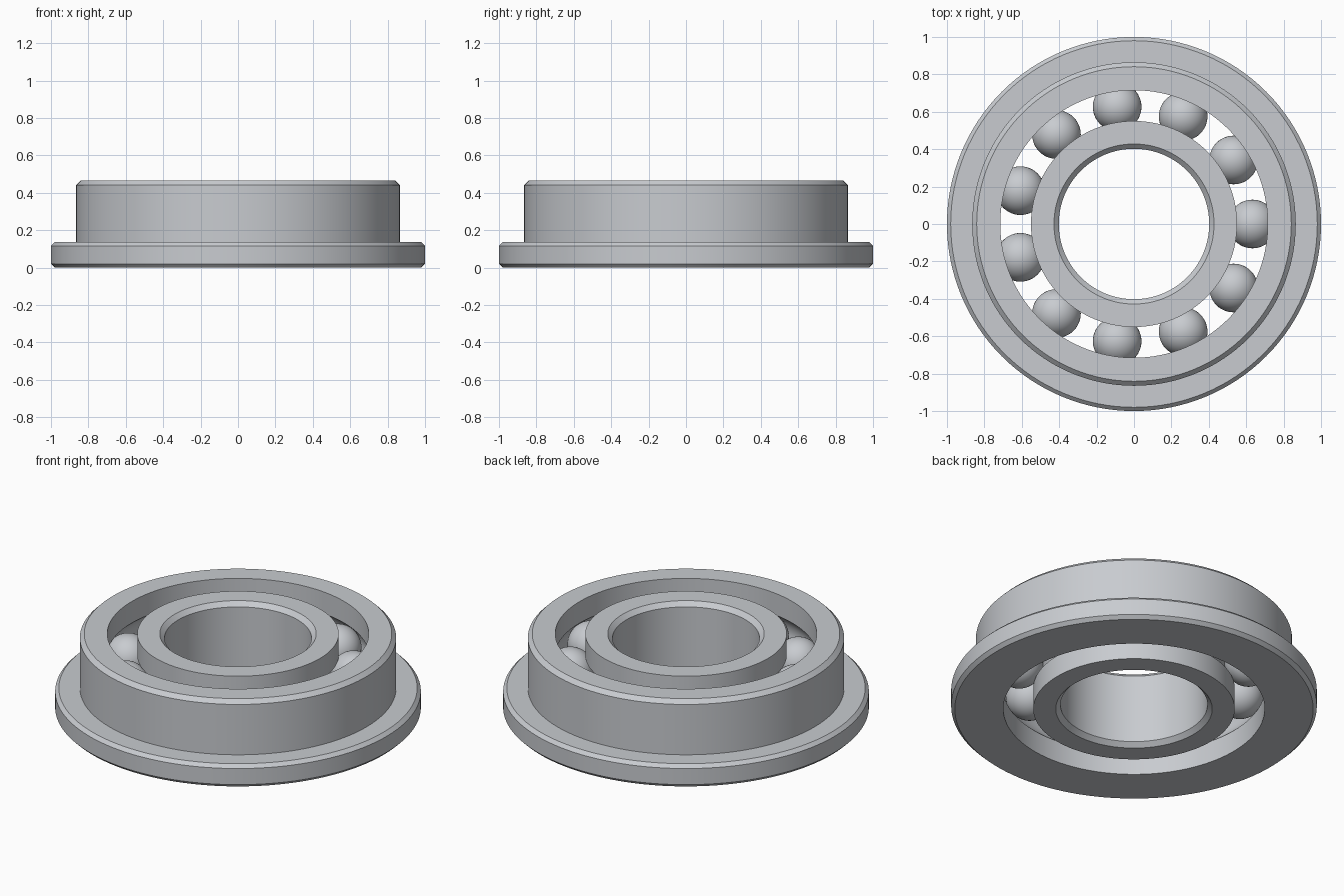
import bpy
import bmesh
from math import acos, cos, sin, pi, radians

HEIGHT = 0.465
MID = HEIGHT / 2
PITCH = 0.633        # distance of the ball centres from the axis
BALL_R = 0.13
GROOVE_R = 0.131
BALLS = 11
SEGMENTS = 128

if "Cube" in bpy.data.objects:
    bpy.data.objects.remove(bpy.data.objects["Cube"])

steel = bpy.data.materials.new("brushed_steel")
steel.use_nodes = True
colour = (0.58, 0.60, 0.63, 1)
steel.diffuse_color = colour
steel.node_tree.nodes["Principled BSDF"].inputs["Base Color"].default_value = colour


def finish(name, bm):
    """Turn a bmesh into a smooth shaded steel object."""
    bmesh.ops.recalc_face_normals(bm, faces=bm.faces)
    mesh = bpy.data.meshes.new(name)
    bm.to_mesh(mesh)
    bm.free()
    mesh.materials.append(steel)
    obj = bpy.data.objects.new(name, mesh)
    bpy.context.collection.objects.link(obj)
    bpy.ops.object.select_all(action='DESELECT')
    obj.select_set(True)
    bpy.context.view_layer.objects.active = obj
    bpy.ops.object.shade_smooth_by_angle(angle=radians(30))
    return obj


def groove(edge_r, side, steps=12):
    """Raceway arc, from bottom to top, cut into the wall at edge_r."""
    half = acos(abs(edge_r - PITCH) / GROOVE_R)
    angles = [half * (2 * i / steps - 1) for i in range(steps + 1)]
    return [(PITCH + side * GROOVE_R * cos(a), MID + GROOVE_R * sin(a)) for a in angles]


def lathe(name, profile):
    """Revolve a closed (radius, height) profile about the z axis."""
    bm = bmesh.new()
    rings = []
    for i in range(SEGMENTS):
        a = 2 * pi * i / SEGMENTS
        rings.append([bm.verts.new((r * cos(a), r * sin(a), z)) for r, z in profile])
    n = len(profile)
    for i in range(SEGMENTS):
        here, there = rings[i], rings[(i + 1) % SEGMENTS]
        for j in range(n):
            k = (j + 1) % n
            bm.faces.new((here[j], there[j], there[k], here[k]))
    return finish(name, bm)


# Outer ring with flange, chamfers and raceway
wall = 0.715
lathe("flanged_outer_ring",
      [(wall, 0), (0.98, 0), (1, 0.02), (1, 0.117), (0.98, 0.137), (0.865, 0.137),
       (0.865, HEIGHT - 0.024), (0.841, HEIGHT), (wall, HEIGHT)]
      + groove(wall, 1)[::-1])

# Inner ring with chamfered bore and raceway
wall, bore, chamfer = 0.551, 0.402, 0.026
lathe("inner_ring",
      [(wall, HEIGHT), (bore + chamfer, HEIGHT), (bore, HEIGHT - chamfer),
       (bore, chamfer), (bore + chamfer, 0), (wall, 0)]
      + groove(wall, -1))

# Balls evenly spaced in the raceway
for i in range(BALLS):
    a = 2 * pi * i / BALLS
    bm = bmesh.new()
    bmesh.ops.create_uvsphere(bm, u_segments=48, v_segments=24, radius=BALL_R)
    ball = finish(f"ball_{i + 1}", bm)
    ball.location = (PITCH * cos(a), PITCH * sin(a), MID)
